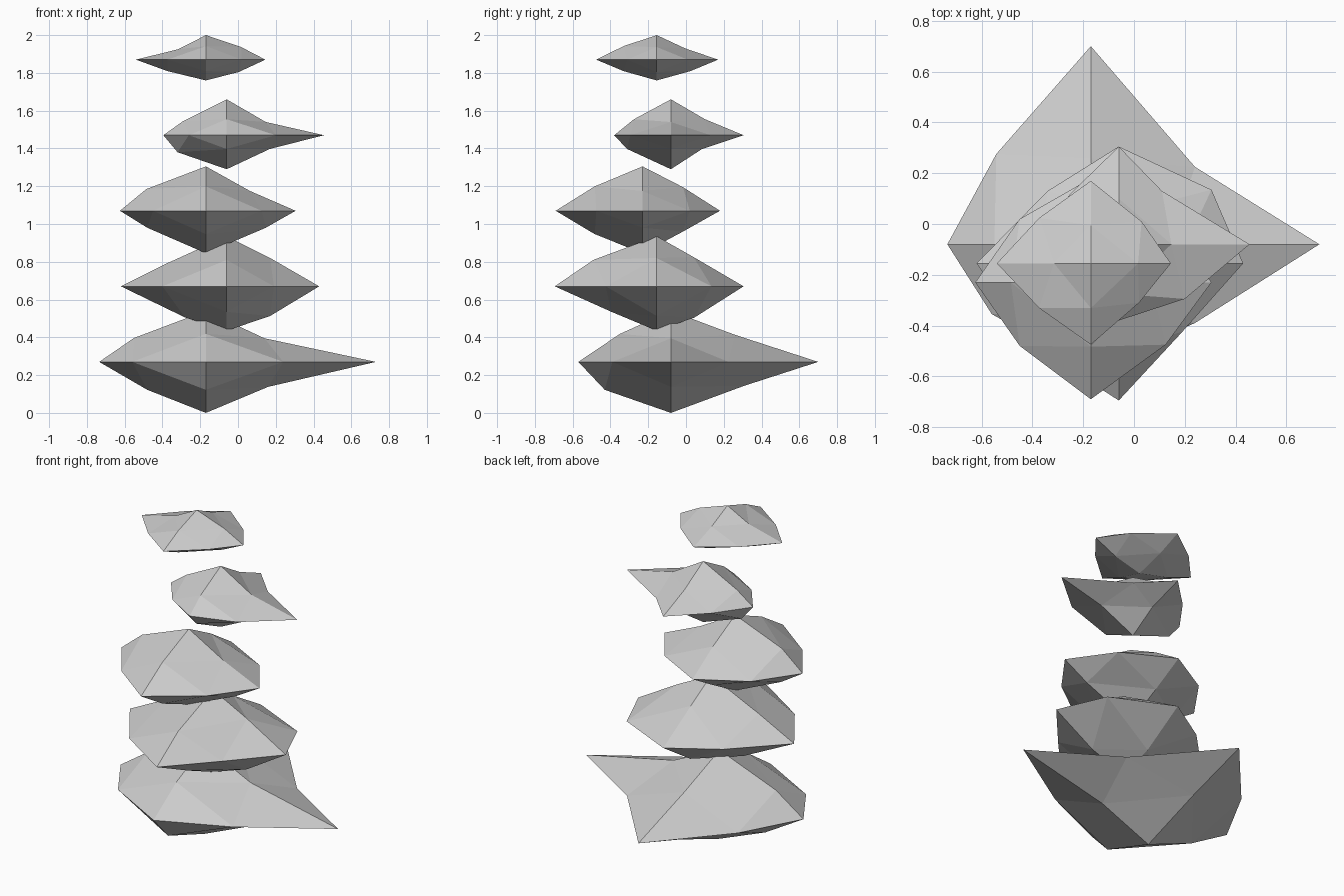
import bpy, bmesh
from mathutils import Vector
from itertools import product

if "Cube" in bpy.data.objects:
    bpy.data.objects.remove(bpy.data.objects["Cube"])

QUADS = [(1, 1), (-1, 1), (-1, -1), (1, -1)]


def stone(name, centre, tips, xy, xz, yz):
    """Once-subdivided octahedron with uneven radii.
    tips: +x -x +y -y +z -z reach; xy/xz/yz: edge midpoints per quadrant
    (++, -+, --, +-), None = nearly straight edge."""
    reach = {(a, s): tips[2 * a + (s < 0)] for a in range(3) for s in (1, -1)}
    bm = bmesh.new()
    c = Vector(centre)
    tip, mid = {}, {}
    for (a, s), r in reach.items():
        v = c.copy()
        v[a] += s * r
        tip[a, s] = bm.verts.new(v)
    for (a, b), pts in (((0, 1), xy), ((0, 2), xz), ((1, 2), yz)):
        for (s, t), p in zip(QUADS, pts):
            p = p or (reach[a, s] * .55, reach[b, t] * .55)
            v = c.copy()
            v[a] += s * p[0]
            v[b] += t * p[1]
            mid[a, b, s, t] = bm.verts.new(v)
    # four triangles per octant
    for sx, sy, sz in product((1, -1), repeat=3):
        x, y, z = tip[0, sx], tip[1, sy], tip[2, sz]
        p, q, r = mid[0, 1, sx, sy], mid[1, 2, sy, sz], mid[0, 2, sx, sz]
        for tri in ((x, p, r), (p, y, q), (r, q, z), (p, q, r)):
            bm.faces.new(tri if sx * sy * sz > 0 else tri[::-1])
    me = bpy.data.meshes.new(name)
    bm.to_mesh(me)
    bm.free()
    bpy.context.collection.objects.link(bpy.data.objects.new(name, me))


# Stacked boulders, bottom to top
stone("bottom_stone", (-.17, -.08, .27), (.90, .565, .78, .49, .27, .27),
      [(.41, .305), (.372, .356), (.39, .275), (.41, .31)],
      [(.31, .125), (.38, .127), (.31, .148), (.33, .132)],
      [(.34, .143), None, (.35, .148), (.387, .127)])
stone("second_stone", (-.06, -.155, .67), (.49, .56, .46, .54, .265, .235),
      [(.365, .29), (.28, .285), (.34, .32), (.25, .27)],
      [(.23, .15), (.32, .12), (.22, .165), (.23, .157)],
      [(.195, .155), (.335, .14), (.24, .135), (.2, .165)])
stone("middle_stone", (-.17, -.23, 1.07), (.475, .455, .41, .46, .235, .225),
      [(.3, .25), (.28, .25), (.28, .25), (.295, .245)],
      [(.233, .105), (.315, .115), (.31, .09), (.317, .09)],
      [(.214, .125), None, None, (.214, .11)])
stone("fourth_stone", (-.06, -.08, 1.47), (.515, .335, .385, .30, .19, .18),
      [(.17, .21), (.19, .2), (.2, .18), (.26, .215)],
      [(.207, .07), (.23, .075), (.26, .09), (.228, .073)],
      [(.18, .085), (.195, .085), (.232, .073), (.165, .073)])
stone("top_stone", (-.17, -.155, 1.87), (.315, .37, .325, .32, .13, .11),
      [(.2, .165), None, None, (.19, .155)],
      [(.186, .067), (.145, .056), None, (.175, .065)],
      [(.15, .06), None, None, None])
